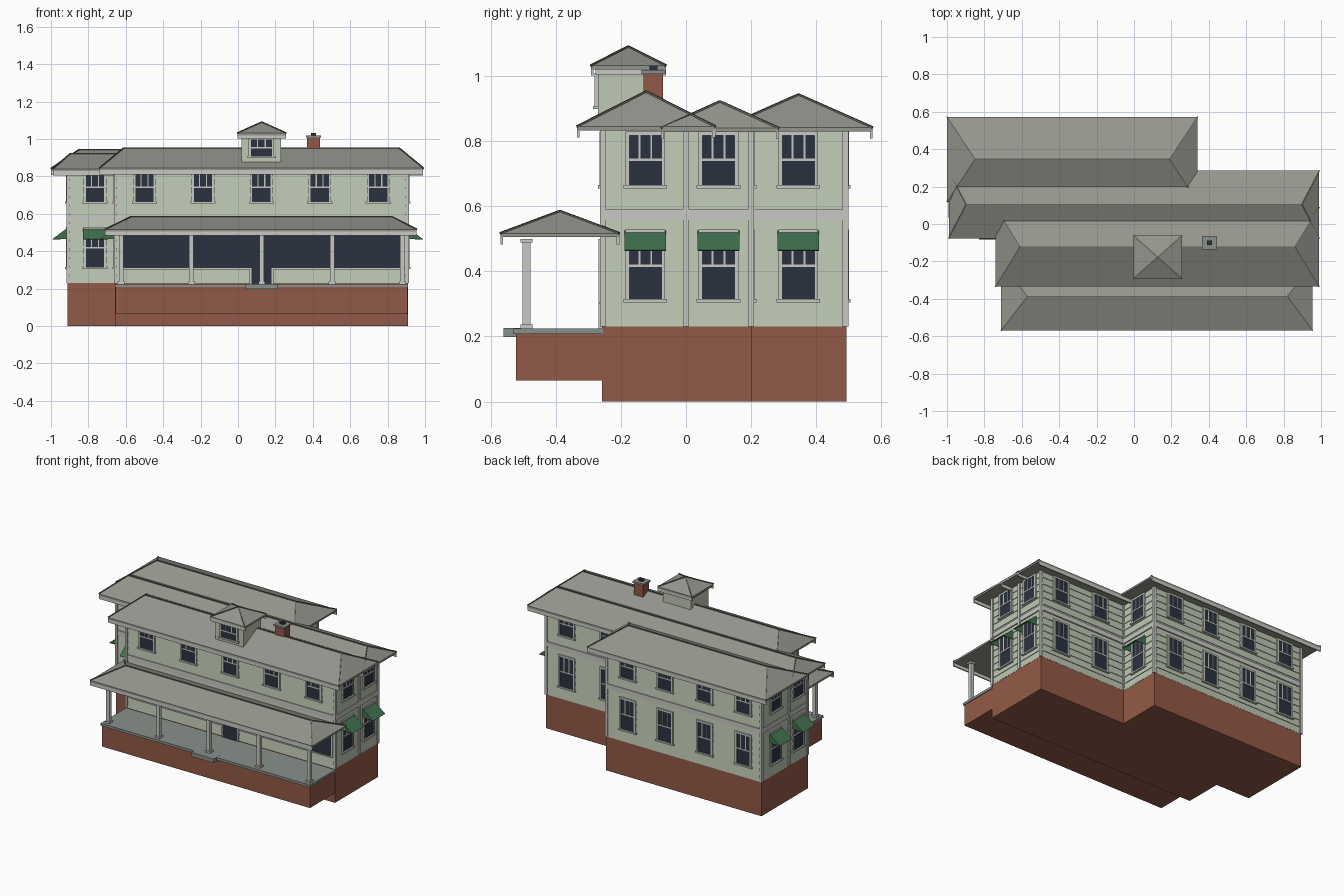
import bpy, bmesh, math
from mathutils import Matrix, Vector

cube = bpy.data.objects.get("Cube")
if cube:
    bpy.data.objects.remove(cube, do_unlink=True)


def material(name, r, g, b):
    m = bpy.data.materials.new(name)
    m.use_nodes = True
    col = [c ** 2.2 for c in (r, g, b)] + [1.0]
    m.diffuse_color = col
    m.node_tree.nodes["Principled BSDF"].inputs["Base Color"].default_value = col
    return m


SIDING = material("pale green siding", .74, .78, .70)
BRICK = material("red brick", .57, .355, .285)
ROOF = material("grey shingle", .58, .58, .55)
RIDGE = material("dark ridge", .40, .40, .38)
TRIM = material("light trim", .78, .78, .76)
GLASS = material("dark glass", .18, .21, .26)
AWNING = material("green canvas", .26, .44, .31)
DECK = material("porch grey", .53, .56, .54)


class Part:
    """Collects boxes and faces into one named object."""

    def __init__(self, name, *mats, place=None):
        self.name, self.mats, self.bm = name, mats, bmesh.new()
        self.place = place or Matrix()

    def box(self, x0, x1, y0, y1, z0, z1, mat=0):
        size = Matrix.Diagonal((x1 - x0, y1 - y0, z1 - z0, 1))
        mid = Matrix.Translation(((x0 + x1) / 2, (y0 + y1) / 2, (z0 + z1) / 2))
        made = bmesh.ops.create_cube(self.bm, size=1, matrix=self.place @ mid @ size)
        for f in {f for v in made["verts"] for f in v.link_faces}:
            f.material_index = mat
        return self

    def ring(self, x0, x1, y0, y1, z, grow=0):
        pts = ((x0 - grow, y0 - grow), (x1 + grow, y0 - grow),
               (x1 + grow, y1 + grow), (x0 - grow, y1 + grow))
        return [self.bm.verts.new((x, y, z)) for x, y in pts]

    def bridge(self, a, b):
        for i in range(4):
            j = (i + 1) % 4
            self.bm.faces.new((a[i], a[j], b[j], b[i]))

    def bar(self, a, b, w):
        a, b = Vector(a), Vector(b)
        turn = (b - a).to_track_quat('Z', 'Y').to_matrix().to_4x4()
        size = Matrix.Diagonal((w, w, (b - a).length, 1))
        made = bmesh.ops.create_cube(self.bm, size=1,
                                     matrix=Matrix.Translation((a + b) / 2) @ turn @ size)
        for f in {f for v in made["verts"] for f in v.link_faces}:
            f.material_index = 1

    def done(self):
        bmesh.ops.recalc_face_normals(self.bm, faces=self.bm.faces)
        mesh = bpy.data.meshes.new(self.name)
        self.bm.to_mesh(mesh)
        self.bm.free()
        for m in self.mats:
            mesh.materials.append(m)
        ob = bpy.data.objects.new(self.name, mesh)
        bpy.context.collection.objects.link(ob)
        return ob


def hip_roof(name, x0, x1, y0, y1, z, top, r0, r1, gutter=.022):
    """Hipped slab with ridge caps and trim along the long eaves."""
    p = Part(name, ROOF, RIDGE, TRIM)
    low, high = p.ring(x0, x1, y0, y1, z), p.ring(x0, x1, y0, y1, z + .012)
    p.bm.faces.new(low)
    p.bridge(low, high)
    yc = (y0 + y1) / 2
    a = p.bm.verts.new((r0, yc, top))
    b = p.bm.verts.new((r1, yc, top)) if r1 > r0 else a
    c = high
    for f in ((c[0], c[1], b, a), (c[1], c[2], b), (c[2], c[3], a, b), (c[3], c[0], a)):
        p.bm.faces.new(list(dict.fromkeys(f)))
    caps = [(c[0], a), (c[3], a), (c[1], b), (c[2], b)] + ([(a, b)] if b is not a else [])
    for s, e in [(s.co.copy(), e.co.copy()) for s, e in caps]:
        p.bar(s, e, .007)
    for y in (y0, y1 - .008):
        p.box(x0, x1, y, y + .008, z - gutter, z + .006, 2)
    p.done()


def storey_block(name, x0, x1, y0, y1):
    """Brick foundation, lapped siding, corner boards and storey band."""
    Part(name + "_foundation", BRICK).box(x0 - .003, x1 + .003, y0 - .003, y1 + .003, 0, .23).done()
    p = Part(name + "_siding", SIDING)
    base, top, n = .23, .836, 13
    step = (top - base) / n
    last = None
    for i in range(n):
        a = p.ring(x0, x1, y0, y1, base + i * step, .004)
        b = p.ring(x0, x1, y0, y1, base + (i + 1) * step)
        if last:
            p.bridge(last, a)
        p.bridge(a, b)
        last = b
    p.done()
    t = Part(name + "_trim", TRIM)
    for x in (x0, x1):
        for y in (y0, y1):
            t.box(x - .009, x + .009, y - .009, y + .009, .23, .835)
    t.box(x0 - .007, x1 + .007, y0 - .007, y1 + .007, .558, .59).done()


def facing(x, y, turn):
    return Matrix.Translation((x, y, 0)) @ Matrix.Rotation(math.radians(turn), 4, 'Z')


def window(name, x, y, turn, z0, z1, w=.11):
    """Sash window: three lights above one, with frame and sill."""
    p = Part(name, GLASS, TRIM, place=facing(x, y, turn))
    h, mid = w / 2, (z0 + z1) / 2
    p.box(-h, h, -.006, .01, z0, z1)
    for s in (-1, 1):
        p.box(s * h - .006, s * h + .006, -.011, .01, z0, z1, 1)
        p.box(s * w / 6 - .003, s * w / 6 + .003, -.009, .01, mid, z1, 1)
    p.box(-h, h, -.009, .01, mid - .004, mid + .004, 1)
    p.box(-h - .006, h + .006, -.011, .01, z1 - .003, z1 + .009, 1)
    p.box(-h - .012, h + .012, -.016, .01, z0 - .01, z0, 1)
    p.done()


def awning(name, x, y, turn):
    p = Part(name, AWNING)
    m = facing(x, y, turn)
    pts = [[p.bm.verts.new(m @ Vector(v)) for v in
            ((s, -.004, .525), (s, -.084, .465), (s, -.004, .465))] for s in (-.064, .064)]
    l, r = pts
    p.bm.faces.new((l[0], l[1], r[1], r[0]))
    p.bm.faces.new(l)
    p.bm.faces.new(r)
    p.done().modifiers.new("cloth", 'SOLIDIFY').thickness = .003


# Three house blocks and their roofs
WEST, EAST, STEP_X, BACK_X = -.908, .905, -.655, .25
FRONT, MID, REAR, BACK = -.255, 0, .2, .49
storey_block("front_block", STEP_X, EAST, FRONT, MID)
storey_block("middle_block", WEST, EAST, MID, REAR)
storey_block("rear_block", WEST, BACK_X, REAR, BACK)
hip_roof("front_roof", -.74, .99, -.335, .09, .833, .952, -.61, .86)
hip_roof("middle_roof", -.99, .99, -.077, .285, .828, .922, -.895, .895)
hip_roof("rear_roof", -1, .34, .118, .573, .83, .943, -.85, .19)

# Windows on both storeys; lower ones on the side walls get awnings
bays = [("front", x, FRONT, 0, "upper") for x in (-.5, -.187, .125, .437, .75)]
bays += [("back", x, BACK, 180, "both") for x in (-.777, -.487, -.19, .09)]
bays += [("back_step", x, REAR, 180, "both") for x in (.44, .75)]
bays += [("left", EAST, -.125, 90, "awning"), ("left", EAST, .1, 90, "awning"),
         ("left", BACK_X, .345, 90, "awning"), ("right", STEP_X, -.125, -90, "awning"),
         ("right", WEST, .1, -90, "awning"), ("right", WEST, .345, -90, "awning"),
         ("front_step", -.765, MID, 0, "awning")]
for i, (side, x, y, turn, kind) in enumerate(bays):
    window(f"{side}_upper_window_{i}", x, y, turn, .665, .82)
    if kind != "upper":
        window(f"{side}_lower_window_{i}", x, y, turn, .315, .52)
    if kind == "awning":
        awning(f"{side}_awning_{i}", x, y, turn)

# Porch: base, deck, step, columns and roof
Part("porch_base", BRICK).box(STEP_X, EAST, -.522, FRONT, .065, .21).done()
Part("porch_deck", DECK).box(-.658, .91, -.53, FRONT, .208, .225).done()
Part("porch_step", DECK).box(.04, .21, -.56, -.5, .198, .226).done()
for i in range(5):
    x = -.625 + i * .376
    c = Part(f"porch_column_{i}", TRIM)
    c.box(x - .012, x + .012, -.502, -.478, .225, .5)
    for z in (.225, .488):
        c.box(x - .018, x + .018, -.508, -.472, z, z + .012)
    c.done()
hip_roof("porch_roof", -.71, .955, -.57, -.205, .505, .585, -.57, .82)

# Window band and door behind the porch
g = Part("porch_windows", GLASS, TRIM)
g.box(-.615, .89, -.264, FRONT, .31, .5)
g.box(.07, .18, -.265, FRONT, .225, .5)
for x in (-.62, .89):
    g.box(x - .006, x + .006, -.268, FRONT, .305, .5, 1)
for x in (.066, .184):
    g.box(x - .005, x + .005, -.268, FRONT, .225, .31, 1)
g.box(-.62, .066, -.268, FRONT, .302, .31, 1)
g.box(.184, .89, -.268, FRONT, .302, .31, 1)
g.done()

# Roof dormer
Part("dormer_body", SIDING, TRIM).box(.02, .23, -.27, -.08, .85, 1.02).box(
    .012, .238, -.278, -.072, 1.005, 1.022, 1).done()
window("dormer_window", .125, -.27, 0, .908, 1.0, .125)
hip_roof("dormer_roof", -.003, .257, -.292, -.062, 1.02, 1.09, .127, .127, .018)

# Chimney
Part("chimney", BRICK, DECK, GLASS).box(.37, .438, -.13, -.07, .85, 1.01).box(
    .363, .445, -.137, -.063, 1.007, 1.019, 1).box(.39, .418, -.112, -.088, 1.015, 1.032, 2).done()
